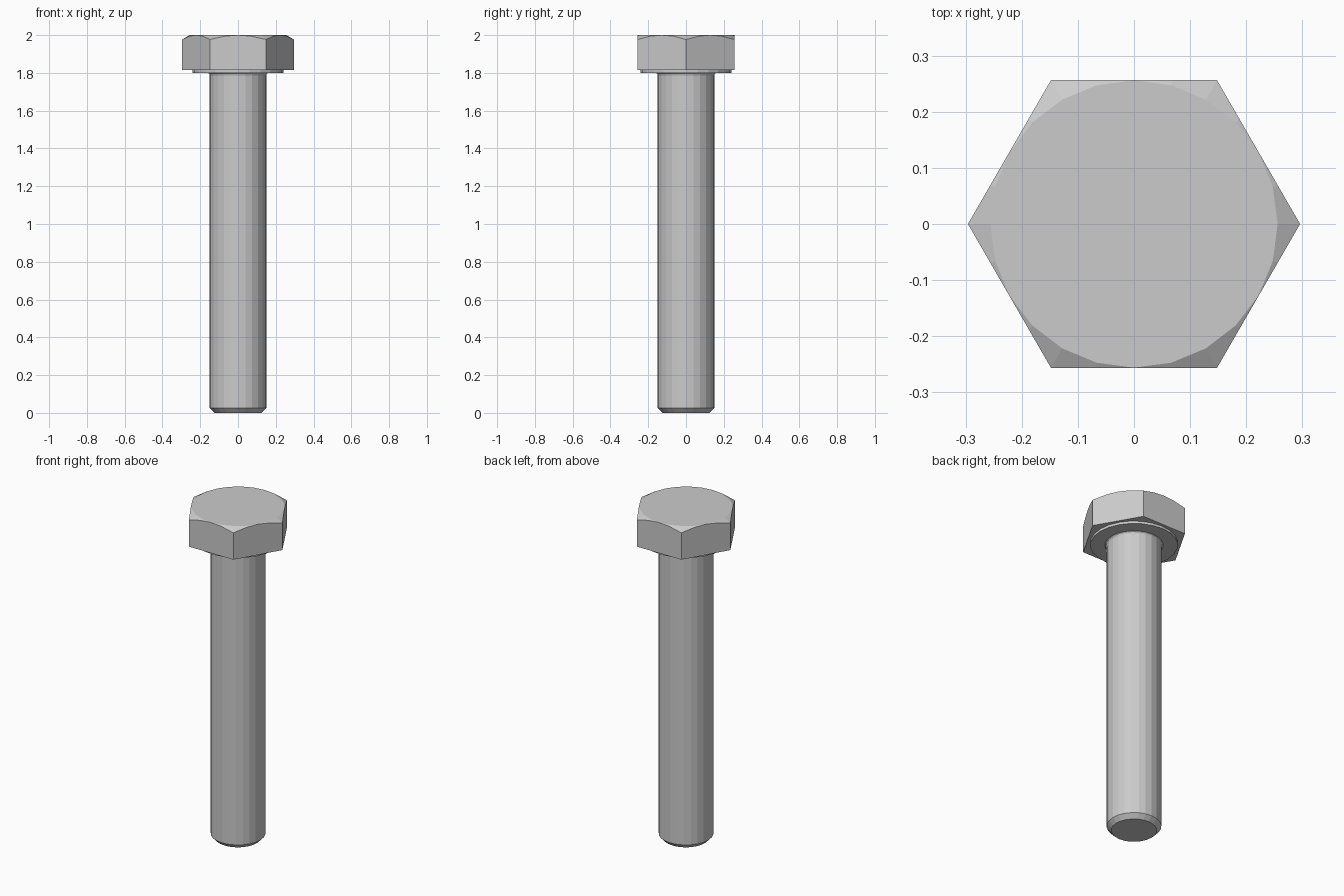
import bpy
import bmesh
from math import cos, sin, tau

if "Cube" in bpy.data.objects:
    bpy.data.objects.remove(bpy.data.objects["Cube"])

SIDES = 24


def lathe(name, profile, sides):
    """Closed solid turned around z from (radius, z) points, bottom to top."""
    bm = bmesh.new()
    rings = [[bm.verts.new((r * cos(tau * i / sides), r * sin(tau * i / sides), z))
              for i in range(sides)] for r, z in profile]
    for a, b in zip(rings, rings[1:]):
        for i in range(sides):
            j = (i + 1) % sides
            bm.faces.new((a[i], a[j], b[j], b[i]))
    bm.faces.new(rings[0][::-1])
    bm.faces.new(rings[-1])
    mesh = bpy.data.meshes.new(name)
    bm.to_mesh(mesh)
    bm.free()
    obj = bpy.data.objects.new(name, mesh)
    bpy.context.collection.objects.link(obj)
    return obj


def combine(target, tool, operation):
    """Apply a boolean to target and remove the tool object."""
    mod = target.modifiers.new("combine", 'BOOLEAN')
    mod.object = tool
    mod.operation = operation
    mod.solver = 'EXACT'
    bpy.context.view_layer.objects.active = target
    bpy.ops.object.modifier_apply(modifier=mod.name)
    bpy.data.objects.remove(tool)


# Hexagonal head with its corners on the x axis
bolt = lathe("hex_bolt", [(0.296, 1.815), (0.296, 2.05)], 6)

# Conical chamfer that rounds the head's top corners
slope = 0.577
chamfer = lathe("head_chamfer",
                [(0.40, 1.7), (0.40, 2 - (0.40 - 0.256) * slope), (0.256, 2.0)], SIDES)
combine(bolt, chamfer, 'INTERSECT')

# Shank: chamfered tip, small fillet under the head, raised washer face
shank = lathe("shank",
              [(0.125, 0.0), (0.15, 0.026), (0.15, 1.787), (0.153, 1.795),
               (0.16, 1.80), (0.24, 1.80), (0.24, 1.85)], SIDES)
combine(bolt, shank, 'UNION')
